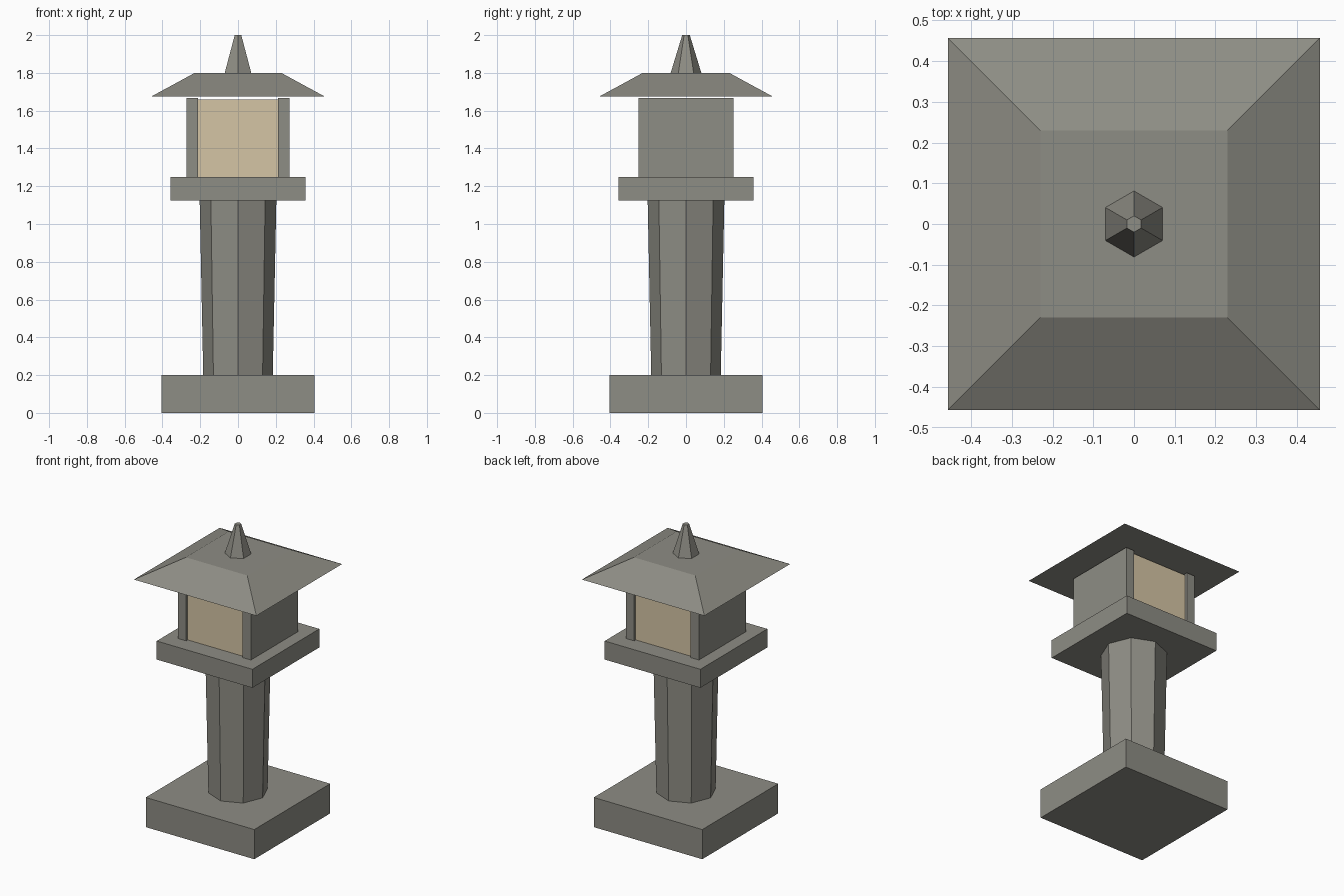
import bpy
import math

cube = bpy.data.objects.get("Cube")
if cube:
    bpy.data.objects.remove(cube, do_unlink=True)


def material(name, rgb):
    mat = bpy.data.materials.new(name)
    mat.use_nodes = True
    mat.diffuse_color = (*rgb, 1)
    mat.node_tree.nodes["Principled BSDF"].inputs["Base Color"].default_value = (*rgb, 1)
    return mat


stone = material("grey_stone", (0.27, 0.266, 0.232))
paper = material("warm_paper", (0.665, 0.558, 0.377))


def box(name, half_x, half_y, bottom, top, mat, x=0):
    bpy.ops.mesh.primitive_cube_add(size=2, location=(x, 0, (bottom + top) / 2))
    obj = bpy.context.object
    obj.name = name
    obj.scale = (half_x, half_y, (top - bottom) / 2)
    bpy.ops.object.transform_apply(location=False, rotation=False, scale=True)
    obj.data.materials.append(mat)
    return obj


def taper(name, sides, r_bottom, r_top, bottom, top, mat, turn=0):
    bpy.ops.mesh.primitive_cone_add(
        vertices=sides, radius1=r_bottom, radius2=r_top, depth=top - bottom,
        location=(0, 0, (bottom + top) / 2), rotation=(0, 0, turn))
    obj = bpy.context.object
    obj.name = name
    obj.data.materials.append(mat)
    return obj


# Base, octagonal post and platform
box("base", 0.405, 0.405, 0, 0.2, stone)
taper("post", 8, 0.184, 0.203, 0.2, 1.125, stone)
box("platform", 0.357, 0.357, 1.125, 1.25, stone)

# Lamp chamber between two side walls
box("lamp_chamber", 0.212, 0.235, 1.25, 1.658, paper)
for side, name in ((1, "left_wall"), (-1, "right_wall")):
    box(name, 0.031, 0.252, 1.25, 1.667, stone, x=side * 0.242)

# Flat-topped hipped roof and finial
corner = math.sqrt(2)
taper("roof", 4, 0.457 * corner, 0.229 * corner, 1.676, 1.8, stone, math.pi / 4)
taper("finial", 6, 0.081, 0.02, 1.8, 2.0, stone)
